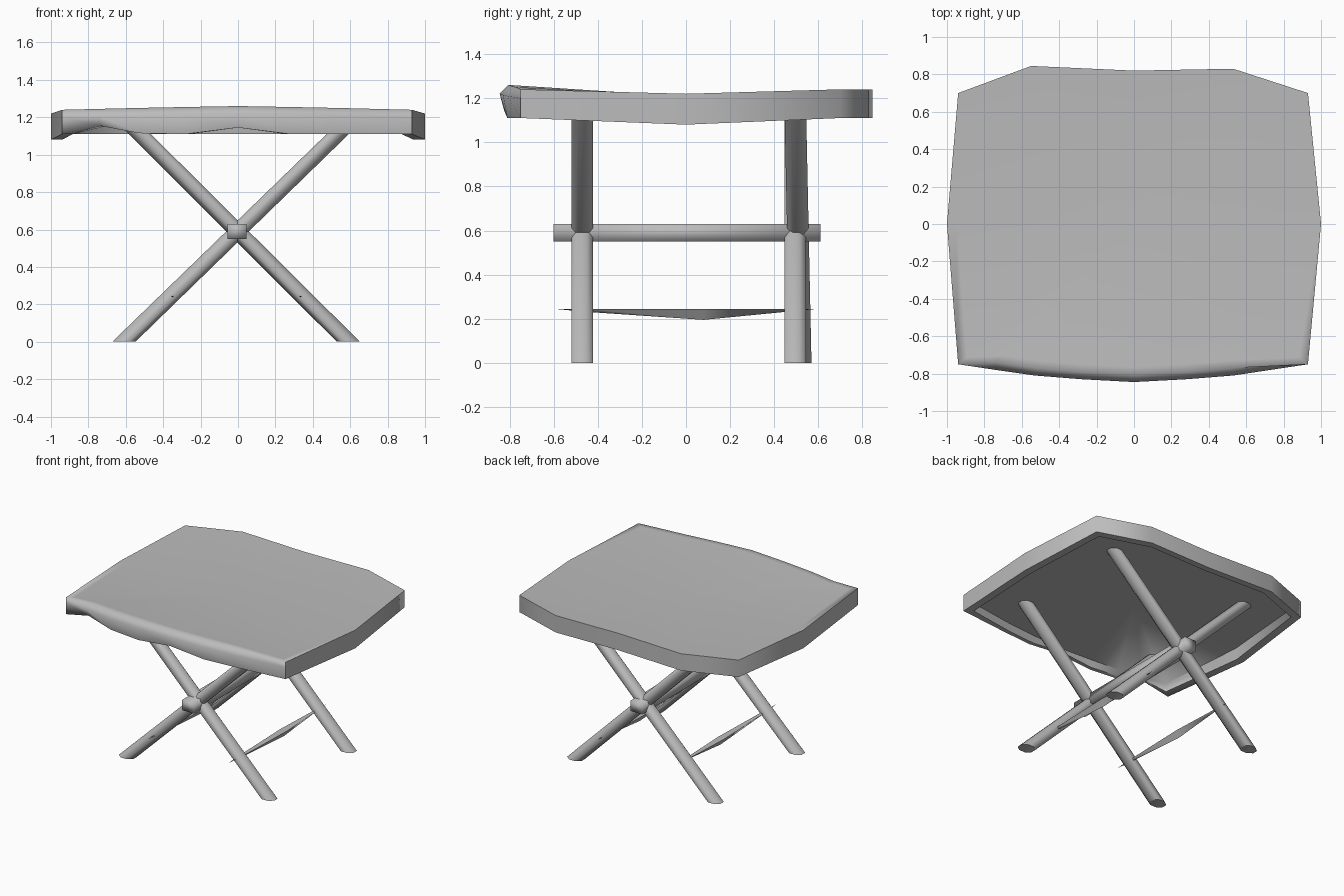
import bpy, bmesh, math
from mathutils import Vector

cube = bpy.data.objects.get("Cube")
if cube:
    bpy.data.objects.remove(cube, do_unlink=True)

grey = bpy.data.materials.new("plain grey")
grey.use_nodes = True
color = (0.5, 0.5, 0.5, 1)
grey.diffuse_color = color
grey.node_tree.nodes["Principled BSDF"].inputs["Base Color"].default_value = color


def loft(name, rings, angle, start=None, end=None):
    """Skin closed rings; cap with a fan to a point, or with one flat face."""
    bm = bmesh.new()
    loops = [[bm.verts.new(p) for p in ring] for ring in rings]
    n = len(loops[0])
    for a, b in zip(loops, loops[1:]):
        for i in range(n):
            j = (i + 1) % n
            bm.faces.new((a[i], a[j], b[j], b[i]))
    for loop, tip in ((loops[0], start), (loops[-1], end)):
        if tip is None:
            bm.faces.new(loop)
        else:
            centre = bm.verts.new(tip)
            for i in range(n):
                bm.faces.new((loop[i], loop[(i + 1) % n], centre))
    bmesh.ops.recalc_face_normals(bm, faces=bm.faces)
    mesh = bpy.data.meshes.new(name)
    bm.to_mesh(mesh)
    bm.free()
    mesh.materials.append(grey)
    obj = bpy.data.objects.new(name, mesh)
    bpy.context.collection.objects.link(obj)
    bpy.ops.object.select_all(action='DESELECT')
    obj.select_set(True)
    bpy.context.view_layer.objects.active = obj
    bpy.ops.object.shade_smooth_by_angle(angle=math.radians(angle))
    return obj


def ellipse(centre, rx, ry, sides=8):
    c = Vector(centre)
    turns = [2 * math.pi * (i + 0.5) / sides for i in range(sides)]
    return [c + Vector((rx * math.cos(t), ry * math.sin(t), 0)) for t in turns]


# Seat: sagging slab; outline points are x, y, top height, bottom height
outline = [
    (1.0, 0.0, 1.22, 1.08), (0.93, 0.70, 1.24, 1.11), (0.53, 0.83, 1.24, 1.11),
    (0.0, 0.82, 1.24, 1.11), (-0.55, 0.845, 1.24, 1.11), (-0.94, 0.70, 1.24, 1.11),
    (-1.0, 0.0, 1.22, 1.08), (-0.94, -0.75, 1.24, 1.11), (-0.74, -0.78, 1.245, 1.155),
    (-0.53, -0.81, 1.25, 1.115), (-0.28, -0.83, 1.255, 1.11), (0.0, -0.845, 1.26, 1.145),
    (0.28, -0.83, 1.255, 1.11), (0.53, -0.81, 1.25, 1.11), (0.93, -0.75, 1.24, 1.11)]
middle = Vector((0, 0, 1.208))
top = [Vector((x, y + (0.04 if y < -0.77 else 0), zt)) for x, y, zt, zb in outline]
inner_top = [middle.lerp(p, 0.95) for p in top]
wall = [(x, y, zt - 0.04) for x, y, zt, zb in outline]
bottom = [(x, y + (0.02 if y < -0.77 else 0), zb) for x, y, zt, zb in outline]
lip = [(x * 0.94, y * 0.94, zb) for x, y, zt, zb in outline]
under = [(x * 0.93, y * 0.93, 1.165) for x, y, zt, zb in outline]
loft("seat", [inner_top, top, wall, bottom, lip, under], 75, middle, (0, 0, 1.165))

# Crossed legs: slanted rods cut level at the floor and ending in the seat
for end, y in (("front", -0.47), ("back", 0.495)):
    for side, foot, head in (("left", 0.59, -0.59), ("right", -0.61, 0.60)):
        splay = 0.025 if (end, side) == ("back", "right") else 0
        loft(f"{end}_{side}_leg",
             [ellipse((foot, y + splay, 0), 0.067, 0.053),
              ellipse((head, y, 1.175), 0.064, 0.053)], 50)


# Pivot rod through both leg crossings
def rod_end(y):
    return [(x, y, z) for x, z in
            ((-0.055, 0.55), (0.045, 0.55), (0.045, 0.63), (-0.055, 0.63))]


loft("pivot_rod", [rod_end(-0.6), rod_end(0.61)], 100)

# Thin stretchers that swell toward the middle
for side, x in (("left", 0.335), ("right", -0.35)):
    rings = []
    for y, w, drop in ((-0.45, 0.012, 0.012), (0.08, 0.028, 0.048), (0.45, 0.012, 0.012)):
        rings.append([(x - w, y, 0.243), (x + w, y, 0.243), (x, y, 0.243 - drop)])
    loft(f"{side}_stretcher", rings, 100, (x, -0.6, 0.245), (x, 0.6, 0.245))
